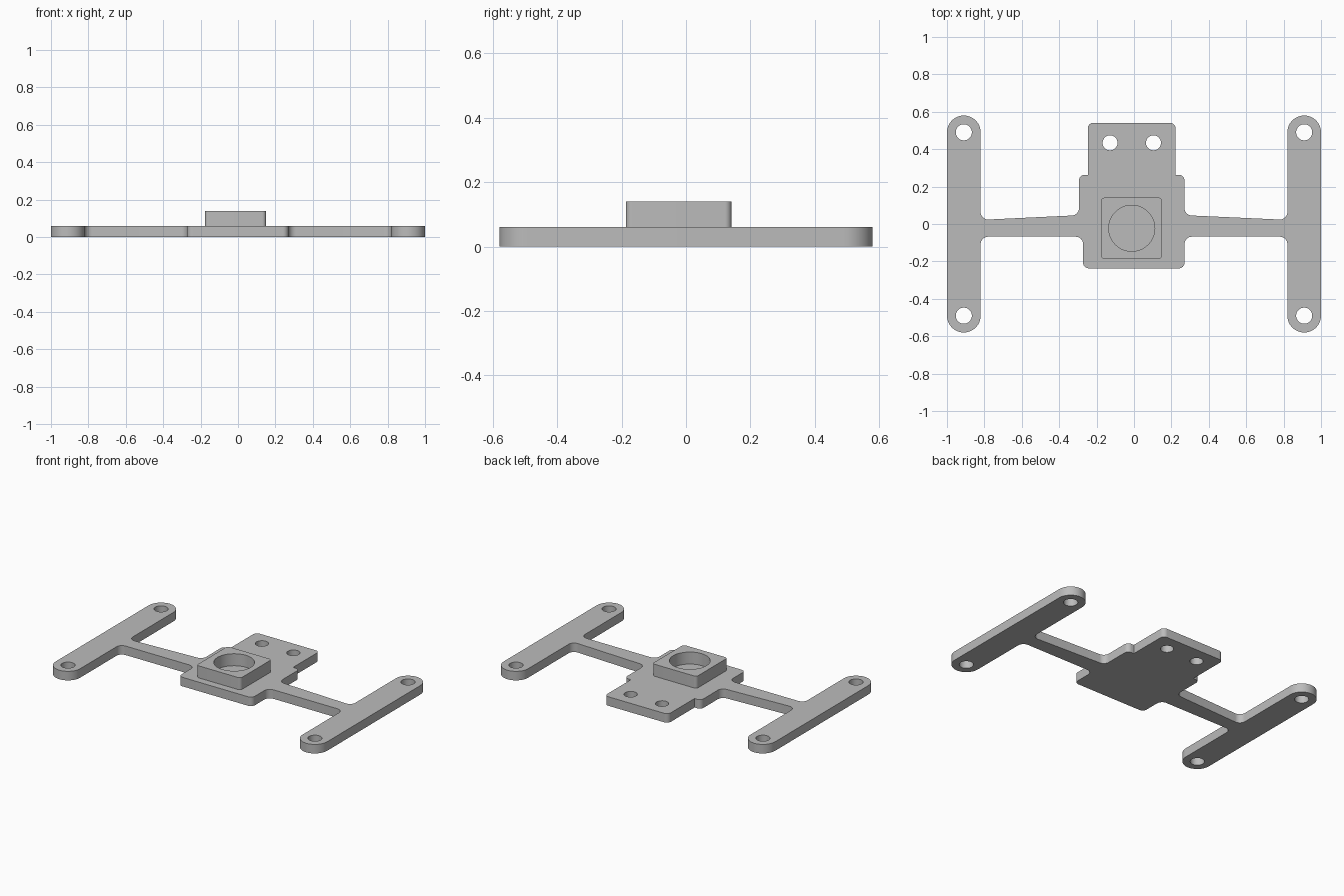
import bpy, bmesh, math
from mathutils import Vector

cube = bpy.data.objects.get("Cube")
if cube:
    bpy.data.objects.remove(cube)

GREY = (0.5, 0.5, 0.5, 1)
metal = bpy.data.materials.new("plain grey")
metal.use_nodes = True
metal.diffuse_color = GREY
metal.node_tree.nodes["Principled BSDF"].inputs["Base Color"].default_value = GREY


def circle(x, y, r, n=48):
    return [Vector((x + r * math.cos(2 * math.pi * i / n),
                    y + r * math.sin(2 * math.pi * i / n))) for i in range(n)]


def fillet(corners, steps=12):
    """Round each (x, y, radius) corner of a closed outline."""
    out = []
    for i, (x, y, r) in enumerate(corners):
        p = Vector((x, y))
        if r == 0:
            out.append(p)
            continue
        a = (Vector(corners[i - 1][:2]) - p).normalized()
        b = (Vector(corners[(i + 1) % len(corners)][:2]) - p).normalized()
        half = a.angle(b) / 2
        centre = p + (a + b).normalized() * r / math.sin(half)
        start = p + a * r / math.tan(half) - centre
        end = p + b * r / math.tan(half) - centre
        sweep = start.angle_signed(end)
        for k in range(steps + 1):
            t = -sweep * k / steps
            c, s = math.cos(t), math.sin(t)
            q = centre + Vector((start.x * c - start.y * s, start.x * s + start.y * c))
            if not out or (q - out[-1]).length > 1e-4:
                out.append(q)
    return out


def slab(name, loops, z0, z1):
    """Extrude an outline with holes between two heights."""
    bm = bmesh.new()
    edges = []
    for loop in loops:
        vs = [bm.verts.new((p.x, p.y, z0)) for p in loop]
        edges += [bm.edges.new((vs[i - 1], vs[i])) for i in range(len(vs))]
    bmesh.ops.triangle_fill(bm, use_beauty=True, use_dissolve=False,
                            edges=edges, normal=(0, 0, 1))
    grown = bmesh.ops.extrude_face_region(bm, geom=bm.faces[:], use_keep_orig=True)
    top = [g for g in grown["geom"] if isinstance(g, bmesh.types.BMVert)]
    bmesh.ops.translate(bm, verts=top, vec=(0, 0, z1 - z0))
    bmesh.ops.recalc_face_normals(bm, faces=bm.faces[:])
    mesh = bpy.data.meshes.new(name)
    bm.to_mesh(mesh)
    bm.free()
    mesh.materials.append(metal)
    ob = bpy.data.objects.new(name, mesh)
    bpy.context.collection.objects.link(ob)
    bpy.ops.object.select_all(action="DESELECT")
    ob.select_set(True)
    bpy.context.view_layer.objects.active = ob
    bpy.ops.object.shade_smooth_by_angle(angle=math.radians(30))
    return ob


THICK, BOSS_TOP = 0.06, 0.14
BAR_IN, BAR_END, CAP = 0.82, 0.58, 0.09
ARM_LOW, ARM_HIGH, ARM_TIP = -0.068, 0.047, 0.022
BEND, ROUND = 0.04, 0.03


def side(s, upper, shoulder, lower):
    """Half of the plate outline, from the back edge round to the front edge."""
    half = [
        (upper, 0.541, ROUND), (upper, 0.263, 0),
        (shoulder, 0.263, ROUND), (shoulder, ARM_HIGH, BEND),
        (BAR_IN, ARM_TIP, BEND), (BAR_IN, BAR_END, CAP),
        (1, BAR_END, CAP), (1, -BAR_END, CAP), (BAR_IN, -BAR_END, CAP),
        (BAR_IN, ARM_LOW, BEND), (lower, ARM_LOW, BEND), (lower, -0.237, ROUND),
    ]
    return [(s * x, y, r) for x, y, r in half]


# Flat plate: centre body, two arms and two end bars, with screw holes
outline = side(1, 0.222, 0.27, 0.27) + side(-1, 0.247, 0.294, 0.272)[::-1]
holes = [circle(sx * 0.91, sy * 0.49, 0.043) for sx in (1, -1) for sy in (1, -1)]
holes += [circle(x, 0.434, 0.04) for x in (-0.128, 0.104)]
slab("mounting_plate", [fillet(outline)] + holes, 0, THICK)

# Raised square socket with a round recess, sunk slightly into the plate
x0, x1, y0, y1, r = -0.176, 0.15, -0.187, 0.141, 0.02
square = [(x0, y0, r), (x1, y0, r), (x1, y1, r), (x0, y1, r)]
slab("raised_socket", [fillet(square), circle(-0.012, -0.023, 0.123, 64)],
     THICK - 0.01, BOSS_TOP)
